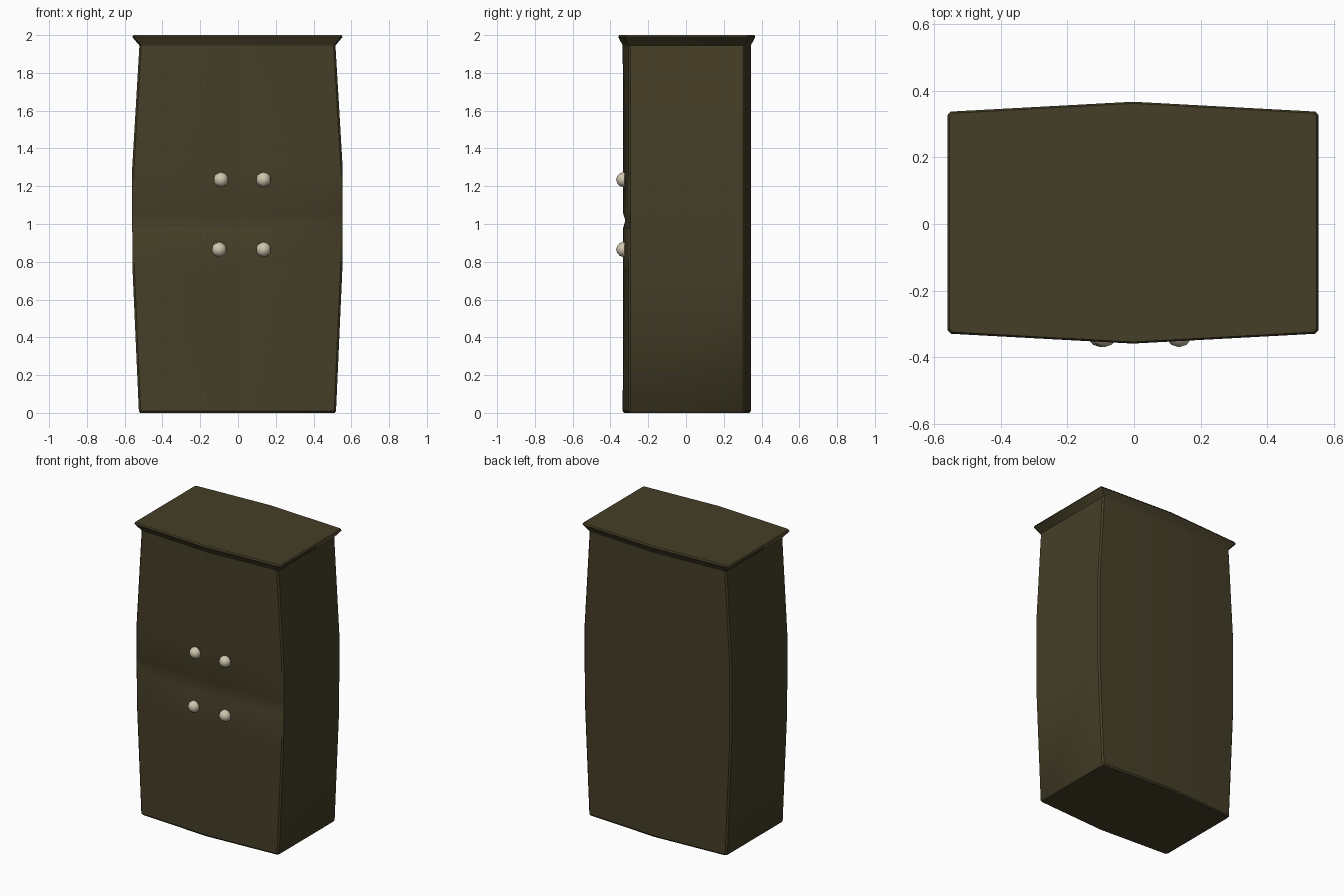
import bpy, bmesh, math
from mathutils import Matrix

if "Cube" in bpy.data.objects:
    bpy.data.objects.remove(bpy.data.objects["Cube"])

CX, CY = -0.003, 0.004   # slight offset of the carcass


def material(name, rgb):
    m = bpy.data.materials.new(name)
    m.diffuse_color = (*rgb, 1.0)
    m.use_nodes = True
    m.node_tree.nodes["Principled BSDF"].inputs["Base Color"].default_value = m.diffuse_color
    return m


WOOD = material("dark wood", (0.060, 0.049, 0.021))
KNOB = material("cream knob", (0.62, 0.56, 0.42))


def finish(bm, name, mat, angle):
    bmesh.ops.recalc_face_normals(bm, faces=bm.faces)
    me = bpy.data.meshes.new(name)
    bm.to_mesh(me)
    bm.free()
    me.materials.append(mat)
    me.shade_smooth()
    me.set_sharp_from_angle(angle=math.radians(angle))
    ob = bpy.data.objects.new(name, me)
    bpy.context.collection.objects.link(ob)
    return ob


def ring(bm, z, w, d, h_groove=0.0, v_groove=0.0):
    """Bow-fronted outline: half width w, half depth d at the centre line."""
    c, e, g = 0.010, d - 0.030, 0.018
    f = -d + 0.030 * g / w
    pts = [(-w, -e + c), (-w + c, -e - 0.0005 + h_groove), (-g, f + h_groove),
           (0, -d + h_groove + v_groove), (g, f + h_groove),
           (w - c, -e - 0.0005 + h_groove), (w, -e + c),
           (w, e - c), (w - c, e + 0.0005), (0, d), (-w + c, e + 0.0005), (-w, e - c)]
    return [bm.verts.new((x + CX, y + CY, z)) for x, y in pts]


def loft(name, levels, cap_bottom, cap_top):
    bm = bmesh.new()
    rings = [ring(bm, *lv) for lv in levels]
    for a, b in zip(rings, rings[1:]):
        n = len(a)
        for i in range(n):
            j = (i + 1) % n
            bm.faces.new((a[i], a[j], b[j], b[i]))
    if cap_bottom:
        bm.faces.new(rings[0])
    if cap_top:
        bm.faces.new(rings[-1])
    return finish(bm, name, WOOD, 35)


# Bulging cabinet body with a horizontal groove and a fading door seam
loft("cabinet_body", [
    (0.000, 0.515, 0.332),
    (0.010, 0.522, 0.339),
    (0.750, 0.555, 0.339, 0, 0.005),
    (0.975, 0.557, 0.339, 0, 0.005),
    (1.020, 0.557, 0.339, 0.013, 0.003),
    (1.060, 0.557, 0.339, 0, 0.005),
    (1.300, 0.557, 0.339, 0, 0.005),
    (1.945, 0.519, 0.339)], True, False)

# Flared crown on top
loft("crown", [
    (1.945, 0.519, 0.339),
    (1.990, 0.557, 0.363),
    (2.000, 0.551, 0.358)], False, True)

# Four round door knobs
for name, x, z in (("upper_left_knob", -0.09, 1.235), ("upper_right_knob", 0.135, 1.235),
                   ("lower_left_knob", -0.10, 0.865), ("lower_right_knob", 0.135, 0.865)):
    bm = bmesh.new()
    bmesh.ops.create_icosphere(bm, subdivisions=2, radius=0.040,
                               matrix=Matrix.Translation((x, -0.330, z)))
    finish(bm, name, KNOB, 60)
